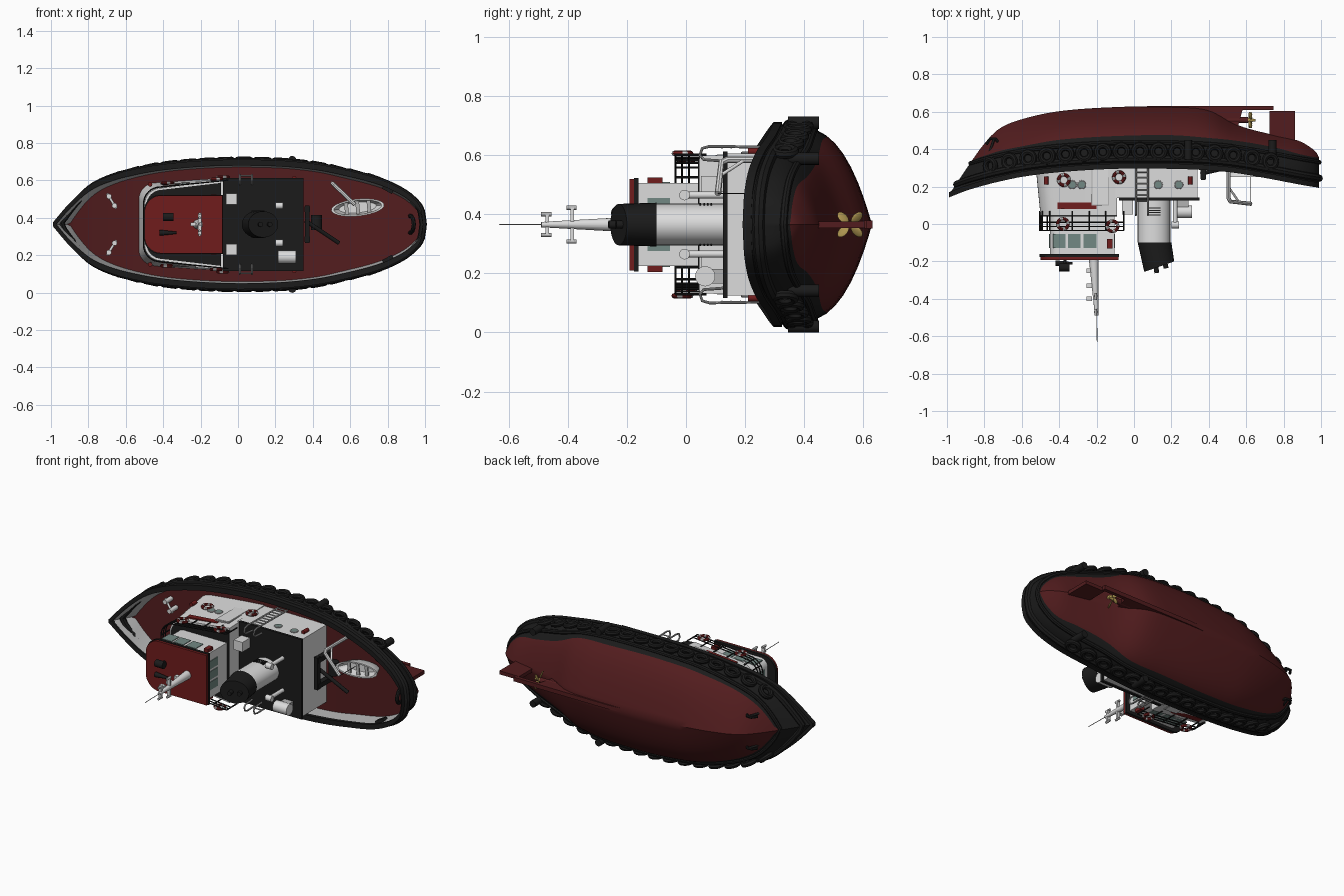
import bpy, bmesh, math
from mathutils import Matrix, Vector

if "Cube" in bpy.data.objects:
    bpy.data.objects.remove(bpy.data.objects["Cube"])

# Built upright (x length, y width, z up), then laid on its side at the end.
def mat(name, r, g, b):
    m = bpy.data.materials.new(name)
    m.diffuse_color = (r, g, b, 1)
    m.use_nodes = True
    m.node_tree.nodes["Principled BSDF"].inputs["Base Color"].default_value = m.diffuse_color
    return m
RED = mat("hull_red", .085, .012, .013)
BRIGHT = mat("bright_red", .16, .012, .012)
BLACK = mat("black", .011, .011, .011)
WHITE = mat("white", .72, .72, .72)
GREY = mat("light_grey", .45, .45, .45)
GLASS = mat("glass", .17, .25, .23)
GOLD = mat("brass", .42, .30, .08)

def new(name, bm, *mats):
    bmesh.ops.remove_doubles(bm, verts=bm.verts, dist=1e-5)
    bmesh.ops.recalc_face_normals(bm, faces=bm.faces)
    me = bpy.data.meshes.new(name)
    bm.to_mesh(me)
    bm.free()
    for m in mats:
        me.materials.append(m)
    ob = bpy.data.objects.new(name, me)
    bpy.context.collection.objects.link(ob)
    return ob

def loft(name, rings, *mats, closed=True, cap=True, rule=lambda j: 0):
    bm = bmesh.new()
    vs = [[bm.verts.new(p) for p in r] for r in rings]
    n = len(rings[0])
    for a, b in zip(vs, vs[1:]):
        for j in range(n if closed else n - 1):
            k = (j + 1) % n
            bm.faces.new((a[j], a[k], b[k], b[j])).material_index = rule(j)
    if cap:
        bm.faces.new(vs[0])
        bm.faces.new(vs[-1])
    return new(name, bm, *mats)

def prism(name, pts, z0, z1, m, top=None):
    return loft(name, [[(x, y, z0) for x, y in pts], [(x, y, z1) for x, y in (top or pts)]], m)

def box(name, c, s, m, rot=0):
    bm = bmesh.new()
    bmesh.ops.create_cube(bm, size=1, matrix=Matrix.Translation(c) @ Matrix.Rotation(rot, 4, 'Z') @ Matrix.Diagonal((*s, 1)))
    return new(name, bm, m)

def aim(c, d):
    return Matrix.Translation(c) @ Vector(d).to_track_quat('Z', 'Y').to_matrix().to_4x4()

def cyl(name, a, b, r, m, r2=None, n=16):
    a, b = Vector(a), Vector(b)
    bm = bmesh.new()
    bmesh.ops.create_cone(bm, cap_ends=True, segments=n, radius1=r, radius2=r if r2 is None else r2,
                          depth=(b - a).length, matrix=aim((a + b) / 2, b - a))
    return new(name, bm, m)

def ring(name, c, d, R, r, *mats, n=24, rule=lambda i: 0):
    M, k = aim(c, d), 8
    bm = bmesh.new()
    vs = [[bm.verts.new(M @ Vector(((R + r * math.cos(b)) * math.cos(a), (R + r * math.cos(b)) * math.sin(a), r * math.sin(b))))
           for b in (math.tau * j / k for j in range(k))] for a in (math.tau * i / n for i in range(n))]
    for i in range(n):
        for j in range(k):
            q = (i + 1) % n
            bm.faces.new((vs[i][j], vs[q][j], vs[q][(j + 1) % k], vs[i][(j + 1) % k])).material_index = rule(i)
    return new(name, bm, *mats)

def tube(name, pts, r, m, cyclic=False):
    cu = bpy.data.curves.new(name, 'CURVE')
    cu.dimensions, cu.bevel_depth, cu.bevel_resolution, cu.use_fill_caps = '3D', r, 2, True
    sp = cu.splines.new('POLY')
    sp.points.add(len(pts) - 1)
    for p, q in zip(sp.points, pts):
        p.co = (*q, 1)
    sp.use_cyclic_u = cyclic
    cu.materials.append(m)
    ob = bpy.data.objects.new(name, cu)
    bpy.context.collection.objects.link(ob)

# Hull stations: x, half width, sheer height, paint line, keel height
T = [(-.99, 0, -.15, -.30, -.155), (-.9, .105, -.185, -.33, -.29), (-.8, .195, -.215, -.365, -.43),
     (-.72, .237, -.235, -.39, -.51), (-.6, .275, -.26, -.415, -.56), (-.4, .312, -.285, -.45, -.603),
     (-.1, .335, -.303, -.47, -.625), (.2, .333, -.303, -.475, -.628), (.4, .315, -.295, -.46, -.61),
     (.55, .287, -.28, -.445, -.53), (.75, .235, -.245, -.41, -.475), (.88, .175, -.22, -.375, -.445),
     (.95, .118, -.208, -.36, -.405), (.98, .07, -.203, -.355, -.375), (.99, 0, -.2, -.35, -.352)]

def at(x):
    i = max(k for k in range(len(T) - 1) if T[k][0] <= x or k == 0)
    a, b = T[i], T[i + 1]
    p, q = T[max(i - 1, 0)], T[min(i + 2, len(T) - 1)]
    h = b[0] - a[0]
    t = min(max((x - a[0]) / h, 0), 1)
    out = []
    for c in range(1, 5):
        m0, m1 = (b[c] - p[c]) / (b[0] - p[0]) * h, (q[c] - a[c]) / (q[0] - a[0]) * h
        out.append((2*t**3 - 3*t*t + 1) * a[c] + (t**3 - 2*t*t + t) * m0 + (3*t*t - 2*t**3) * b[c] + (t**3 - t*t) * m1)
    return max(out[0], 0), *out[1:]

def side(x, z):
    W, hs, hb, hk = at(x)
    v = min(max((z - hk) / (hs - hk), 0), 1)
    return W * (1 - (1 - v) ** (1.3 + 2.2 * min(max((x + .95) / .6, 0), 1)))

XS = [-.99 * math.cos(math.pi * i / 64) for i in range(65)]
hull, inner, rails = [], [], []
for x in XS:
    W, hs, hb, hk = at(x)
    hb = min(max(hb, hk), hs)
    zs = [hk + (hb - hk) * (i / 7) ** 1.4 for i in range(7)] + [hb + (hs - hb) * i / 5 for i in range(6)]
    half = [(x, side(x, z), z) for z in zs]
    hull.append(half[::-1] + [(x, -y, z) for _, y, z in half[1:]])
    hd = max(hs - .085, hk + .01)
    a, d = max(W - .02, 0), max(side(x, hd) - .028, 0)
    inner.append([(x, a, hs), (x, d, hd), (x, -d, hd), (x, -a, hs)])
    rails.append([(x, W + .01, hs - .02), (x, W + .01, hs + .008), (x, max(W - .022, 0), hs + .008), (x, max(W - .022, 0), hs - .02)])
loft("hull", hull, RED, BLACK, closed=False, cap=False, rule=lambda j: 1 if j < 5 or j > 18 else 0)
loft("bulwark_and_deck", inner, GREY, RED, closed=False, cap=False, rule=lambda j: int(j == 1))
for s in (1, -1):
    loft("bulwark_rail", [[(x, s * y, z) for x, y, z in r] for r in rails], BLACK)

# Rubbing bands and tyre fenders
for drop, r in ((.045, .02), (.13, .013)):
    line = [(x, side(x, at(x)[1] - drop), at(x)[1] - drop) for x in reversed(XS) if at(x)[1] - drop > at(x)[3]]
    tube("rubbing_band", line + [(x, -y, z) for x, y, z in line[::-1][1:]], r, BLACK, True)
for s in (1, -1):
    for i in range(16):
        x = -.76 + i * .099
        z = at(x)[1] - .085
        slope = (side(x + .02, z) - side(x - .02, z)) / .04
        d = Vector((-slope, s, 0)).normalized()
        ring("tyre_fender", Vector((x, s * side(x, z), z)) + d * .013, d, .034, .015, BLACK, n=18)
    for x in (.29, .74):
        y = s * (side(x, -.38) + .02)
        cyl("hanging_fender", (x, y, -.45), (x, y, -.345), .021, BLACK)
    # Anchor
    y = s * (side(-.76, -.42) + .012)
    cyl("anchor_shank", (-.78, y, -.36), (-.75, y, -.45), .007, BLACK)
    tube("anchor_flukes", [(-.79, y, -.425), (-.77, y, -.455), (-.74, y, -.455), (-.715, y, -.42)], .008, BLACK)

# Skeg, rudder, propeller
def plate(name, pts, y, m):
    loft(name, [[(x, s, z) for x, z in pts] for s in (-y, y)], m)
plate("skeg", [(-.3, -.60), (.1, -.632), (.745, -.632), (.745, -.61), (.58, -.61), (.55, -.5), (.3, -.5)], .013, RED)
plate("rudder", [(.725, -.605), (.86, -.605), (.86, -.44), (.725, -.44)], .011, RED)
cyl("propeller_shaft", (.5, 0, -.555), (.61, 0, -.555), .016, RED)
cyl("propeller_hub", (.6, 0, -.555), (.65, 0, -.555), .013, GOLD, .006)
for i in range(4):
    M = Matrix.Translation((.622, 0, -.555)) @ Matrix.Rotation(math.pi / 4 + i * math.pi / 2, 4, 'X') @ Matrix.Translation((0, 0, .033)) @ Matrix.Rotation(.6, 4, 'Z') @ Matrix.Diagonal((.005, .017, .024, 1))
    bm = bmesh.new()
    bmesh.ops.create_uvsphere(bm, u_segments=12, v_segments=8, radius=1, matrix=M)
    new("propeller_blade", bm, GOLD)

# Deckhouse, wheelhouse and roofs
def dshape(x0, x1, wf, wr, r, n=8):
    h = [(x1, wr)] + [(x0 + r - r * math.sin(a), wf - r + r * math.cos(a)) for a in (math.pi / 2 * i / n for i in range(n + 1))]
    return h + [(x, -y) for x, y in h[::-1]]
prism("front_deckhouse", dshape(-.535, -.09, .225, .247, .09), -.4, -.045, WHITE, dshape(-.5, -.09, .195, .232, .09))
prism("walkway_floor", dshape(-.49, -.09, .185, .222, .085), -.046, -.04, BLACK)
box("rear_deckhouse", (.12, 0, -.265), (.44, .48, .25), WHITE)
box("rear_deckhouse_roof", (.135, 0, -.133), (.43, .496, .016), BLACK)
prism("wheelhouse", dshape(-.45, -.105, .14, .14, .05), -.045, .168, WHITE)
prism("wheelhouse_roof_trim", dshape(-.505, -.08, .158, .158, .09), .16, .176, BLACK)
prism("wheelhouse_roof", dshape(-.5, -.083, .155, .155, .09), .17, .192, BRIGHT)
for y in (-.065, 0, .065):
    box("front_window", (-.45, y, .092), (.008, .05, .075), GLASS)
    box("back_window", (-.105, y, .092), (.008, .05, .075), GLASS)

def wall(x, z):
    t = (z + .4) / .355
    return .222 + .055 * (x + .45) - t * (.03 - .035 * (x + .45)) if x < -.09 else .24
for s in (1, -1):
    for x in (-.4, -.32, -.235):
        box("side_window", (x, s * .14, .092), (.068, .008, .075), GLASS)
    box("side_lantern", (-.13, s * .15, .105), (.028, .02, .05), BRIGHT)
    y = s * wall(-.305, -.095)
    box("name_board", (-.305, y, -.097), (.21, .012, .036), BRIGHT, s * .085)
    box("side_door", (-.18, s * wall(-.18, -.2), -.2), (.095, .014, .2), GREY, s * .07)
    box("side_door_panel", (-.18, s * (wall(-.18, -.2) + .002), -.2), (.085, .014, .19), WHITE, s * .07)
    for x in (-.33, -.28, .13, .24):
        y = s * wall(x, -.21)
        cyl("porthole", (x, y - s * .01, -.21), (x, y + s * .006, -.21), .018, GLASS)
        ring("porthole_rim", (x, y + s * .003, -.21), (0, s, 0), .02, .004, GREY)
    for x, z, y in ((-.375, -.235, wall(-.375, -.235)), (-.08, -.25, .247), (-.38, .0, .215), (-.115, .012, .235)):
        ring("lifebuoy", (x, s * (y + .006), z), (0, s, 0), .028, .009, BRIGHT, WHITE, rule=lambda i: int(i % 6 < 2))
    for x in (-.47, .3):
        y = s * (wall(x, -.23) + .008)
        cyl("fire_extinguisher", (x, y, -.255), (x, y, -.21), .012, BRIGHT)
    # Side ladders with looped handrails
    for x in (.01, .075):
        tube("ladder_rail", [(x, s * .26, -.38), (x, s * .265, -.08), (x, s * .258, -.055), (x, s * .235, -.047), (x, s * .22, -.06), (x, s * .215, -.125)], .005, GREY)
    for i in range(9):
        cyl("ladder_rung", (.01, s * .261, -.37 + i * .031), (.075, s * .261, -.37 + i * .031), .004, GREY, n=8)
    box("walkway_step", (-.035, s * .135, -.09), (.06, .06, .08), WHITE)
    cyl("ventilator", (.22, s * .1, -.13), (.22, s * .1, .0), .012, WHITE)
    cyl("ventilator_cowl", (.2, s * .1, .005), (.24, s * .1, .005), .018, WHITE)
    # Bow and stern bollards
    for dx, dy in ((-.015, .025), (.015, -.025)):
        cyl("bow_bollard", (-.675 + dx, s * (.125 + dy), -.34), (-.675 + dx, s * (.125 + dy), -.265), .014, WHITE)
    cyl("bow_bollard_bar", (-.7, s * .165, -.285), (-.65, s * .085, -.285), .007, WHITE)
    box("stern_cleat", (.8, s * .185, -.265), (.06, .018, .04), BLACK, -s * .5)

# Walkway railing
path = dshape(-.505, -.055, .2, .236, .09)
for z in (-.01, .013, .035):
    tube("walkway_rail", [(x, y, z) for x, y in path], .0035, BLACK)
for x, y in path[::3] + path[-1:] + [(x, s * (.2 + (x + .415) * .1)) for x in (-.33, -.24, -.15) for s in (1, -1)]:
    cyl("rail_post", (x, y, -.07), (x, y, .035), .004, BLACK, n=8)

# Funnel with raked black top
def oval(z, cx, rx, ry, tilt=0):
    return [(cx + rx * math.cos(a), ry * math.sin(a), z - tilt * math.cos(a)) for a in (math.tau * i / 28 for i in range(28))]
loft("funnel", [oval(-.13, .107, .087, .071), oval(.1, .107, .087, .071)], WHITE)
loft("funnel_top", [oval(.1, .11, .09, .074), oval(.228, .135, .08, .07, .028)], BLACK)
for x in (.11, .16):
    cyl("exhaust_pipe", (x, 0, .18), (x + .012, 0, .262 - (x - .11) * .5), .013, BLACK)
for s in (1, -1):
    for i in range(4):
        box("funnel_louvre", (.107, s * .069, -.085 + i * .012), (.07, .008, .005), BLACK)

# Tank, mast, roof fittings
cyl("liferaft_tank", (.215, -.175, -.065), (.31, -.175, -.065), .034, WHITE, n=24)
box("tank_stand", (.262, -.175, -.11), (.06, .05, .04), GREY)
cyl("mast", (-.215, 0, .19), (-.2, 0, .49), .026, WHITE, .009)
cyl("antenna", (-.2, 0, .48), (-.197, 0, .632), .002, GREY, n=6)
for z, w in ((.385, .057), (.47, .035)):
    box("mast_crossbar", (-.205, 0, z), (.02, 2 * w, .012), WHITE)
    for s in (1, -1):
        cyl("mast_lamp", (-.205, s * w, z - .015), (-.205, s * w, z + .02), .007, GREY)
for z in (.25, .33, .4):
    box("mast_light", (-.24, 0, z), (.03, .02, .025), WHITE)
cyl("searchlight_post", (-.37, .04, .19), (-.37, .04, .225), .008, BLACK)
cyl("searchlight", (-.40, .04, .232), (-.345, .04, .232), .022, BLACK)
cyl("horn", (-.42, -.045, .21), (-.33, -.045, .21), .016, BLACK, .006)

# Towing gear and stern arch
box("tow_beam", (.37, 0, -.25), (.025, .2, .03), BLACK)
for y in (-.08, .08):
    box("tow_post", (.37, y, -.31), (.03, .03, .14), BLACK)
cyl("tow_hook_arm", (.36, .02, -.27), (.54, -.1, -.31), .011, BLACK)
cyl("tow_winch", (.42, -.03, -.34), (.42, .05, -.34), .03, BLACK)
tube("stern_arch", [(.92 + .02 * math.sin(a), .045 * math.cos(a), -.29 + .07 * math.sin(a)) for a in (math.pi * i / 10 for i in range(11))], .011, BLACK)

# Dinghy and davit crane
def boat_ring(z, rx, ry):
    return [(.64 + rx * math.cos(a) - .08 * ry * math.sin(a), .09 + ry * math.sin(a) + .1 * rx * math.cos(a), z) for a in (math.tau * i / 28 for i in range(28))]
loft("dinghy", [boat_ring(-.345, .06, .012), boat_ring(-.32, .11, .035), boat_ring(-.25, .142, .046),
                boat_ring(-.25, .128, .038), boat_ring(-.30, .1, .028)], WHITE)
for x in (-.06, 0, .06):
    box("dinghy_seat", (.64 + x, .09 + .1 * x, -.265), (.02, .07, .008), GREY, .1)
tube("davit", [(.505, .22, -.39), (.505, .22, -.14), (.515, .21, -.12), (.625, .105, -.108)], .011, WHITE)
cyl("davit_brace", (.505, .22, -.2), (.56, .167, -.118), .006, WHITE)
cyl("davit_rope", (.625, .105, -.108), (.625, .105, -.26), .002, BLACK, n=6)

# Convert, lay on its side, shade
bpy.ops.object.select_all(action='SELECT')
bpy.context.view_layer.objects.active = bpy.data.objects["hull"]
bpy.ops.object.convert(target='MESH')
lay = Matrix.Translation((0, 0, .365)) @ Matrix.Rotation(math.pi / 2, 4, 'X')
for ob in bpy.data.objects:
    ob.data.transform(lay)
bpy.ops.object.select_all(action='SELECT')
bpy.ops.object.shade_smooth_by_angle(angle=math.radians(35))
